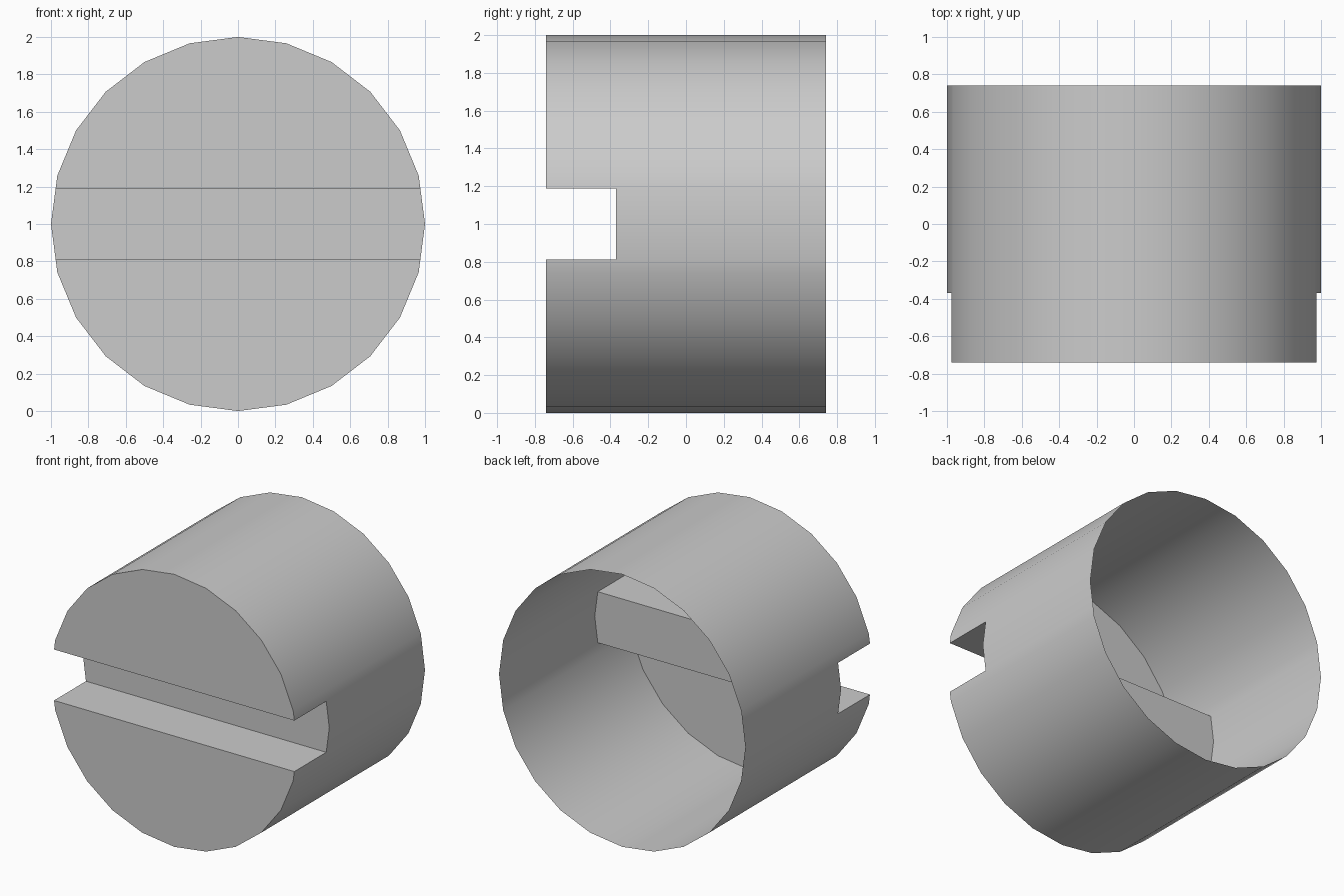
import bpy
import bmesh
import math
from mathutils import Matrix, Vector

if "Cube" in bpy.data.objects:
    bpy.data.objects.remove(bpy.data.objects["Cube"], do_unlink=True)

RADIUS = 1.0
HALF_LENGTH = 0.74
SLOT_HALF = 0.187
SLOT_FLOOR = -0.37
EPS = 1e-4

# Plain grey material
grey = bpy.data.materials.new("plain grey")
grey.use_nodes = True
colour = (0.6, 0.6, 0.6, 1.0)
grey.diffuse_color = colour
grey.node_tree.nodes["Principled BSDF"].inputs["Base Color"].default_value = colour


def cut(bm, faces, point, normal):
    """Split the given faces along a plane."""
    geom = set(faces)
    for f in faces:
        geom.update(f.edges)
        geom.update(f.verts)
    bmesh.ops.bisect_plane(bm, geom=list(geom), plane_co=point, plane_no=normal)


def wall(bm, verts, normal):
    """Close a slot wall with one face, ordered around its centre."""
    centre = sum((v.co for v in verts), Vector()) / len(verts)
    u = Vector((1, 0, 0))
    w = normal.cross(u)
    verts.sort(key=lambda v: math.atan2((v.co - centre).dot(w), (v.co - centre).dot(u)))
    bm.faces.new(verts)


# Cylinder lying along y, its back end open
bm = bmesh.new()
bmesh.ops.create_cone(bm, cap_ends=True, segments=24, radius1=RADIUS, radius2=RADIUS,
                      depth=2 * HALF_LENGTH, matrix=Matrix.Rotation(math.pi / 2, 4, "X"))
back = [f for f in bm.faces if f.normal.y > 0.9]
bmesh.ops.delete(bm, geom=back, context="FACES_ONLY")

# Slot across the front end
for side in (-1, 1):
    cut(bm, bm.faces[:], (0, 0, side * SLOT_HALF), (0, 0, 1))
band = [f for f in bm.faces if abs(f.calc_center_median().z) < SLOT_HALF]
cut(bm, band, (0, SLOT_FLOOR, 0), (0, 1, 0))
gap = [f for f in bm.faces if abs(f.calc_center_median().z) < SLOT_HALF
       and f.calc_center_median().y < SLOT_FLOOR]
bmesh.ops.delete(bm, geom=gap, context="FACES")

# Slot floor and its two side walls
floor = [v for v in bm.verts if abs(v.co.y - SLOT_FLOOR) < EPS]
wall(bm, floor, Vector((0, -1, 0)))
for side in (-1, 1):
    edge = [v for v in bm.verts if abs(v.co.z - side * SLOT_HALF) < EPS
            and v.co.y < SLOT_FLOOR + EPS]
    wall(bm, edge, Vector((0, 0, -side)))

bmesh.ops.translate(bm, verts=bm.verts[:], vec=(0, 0, RADIUS))
mesh = bpy.data.meshes.new("slotted_cap")
bm.to_mesh(mesh)
bm.free()
mesh.materials.append(grey)

cap = bpy.data.objects.new("slotted_cap", mesh)
bpy.context.collection.objects.link(cap)

# Smooth round side, crisp rims and slot
bpy.context.view_layer.objects.active = cap
cap.select_set(True)
bpy.ops.object.shade_smooth_by_angle(angle=math.radians(30))
